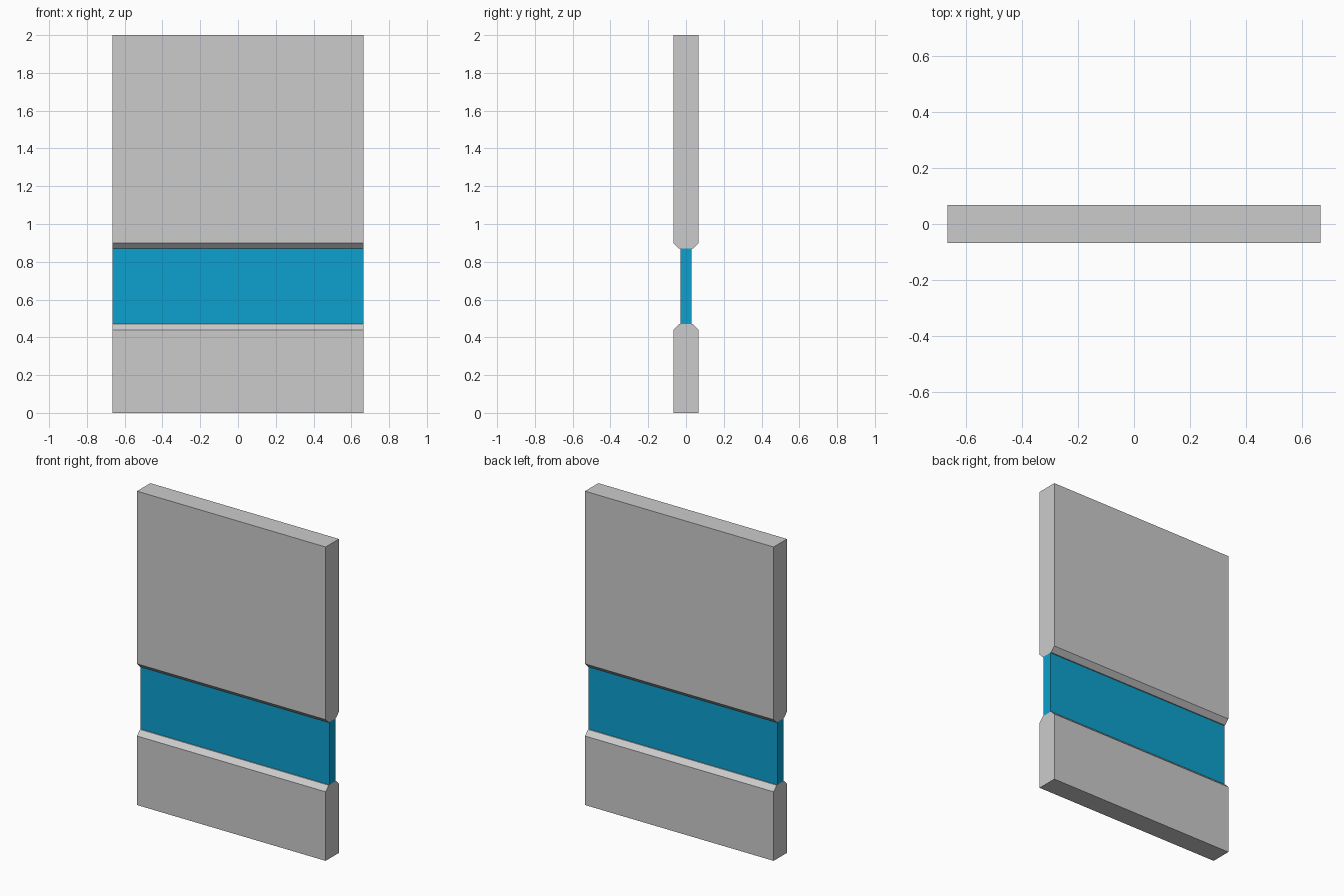
import bpy, bmesh

if "Cube" in bpy.data.objects:
    bpy.data.objects.remove(bpy.data.objects["Cube"])

HALF_W = 0.665   # half width of the wall
HALF_T = 0.067   # half thickness of the solid panels
LIP = 0.037      # half thickness at the chamfered edge
CHAMFER = 0.03


def extrude_profile(name, profile):
    """Extrude a closed (y, z) profile across the full width."""
    bm = bmesh.new()
    face = bm.faces.new([bm.verts.new((-HALF_W, y, z)) for y, z in profile])
    ext = bmesh.ops.extrude_face_region(bm, geom=[face])
    verts = [g for g in ext["geom"] if isinstance(g, bmesh.types.BMVert)]
    bmesh.ops.translate(bm, verts=verts, vec=(2 * HALF_W, 0, 0))
    bmesh.ops.recalc_face_normals(bm, faces=bm.faces)
    mesh = bpy.data.meshes.new(name)
    bm.to_mesh(mesh)
    bm.free()
    obj = bpy.data.objects.new(name, mesh)
    bpy.context.collection.objects.link(obj)
    return obj


def panel(name, outer_z, inner_z):
    """Solid panel with chamfers along the edge facing the window."""
    step = CHAMFER if outer_z > inner_z else -CHAMFER
    side = [(HALF_T, outer_z), (HALF_T, inner_z + step), (LIP, inner_z)]
    return extrude_profile(name, side + [(-y, z) for y, z in reversed(side)])


# Solid panels below and above the window
panel("lower_panel", 0.0, 0.47)
panel("upper_panel", 2.0, 0.87)

# Blue window strip between them
window = extrude_profile("window_strip", [(-0.03, 0.47), (0.03, 0.47), (0.03, 0.87), (-0.03, 0.87)])
blue = bpy.data.materials.new("window_blue")
blue.diffuse_color = (0.004, 0.35, 0.62, 1)
blue.use_nodes = True
blue.node_tree.nodes["Principled BSDF"].inputs["Base Color"].default_value = blue.diffuse_color
window.data.materials.append(blue)
